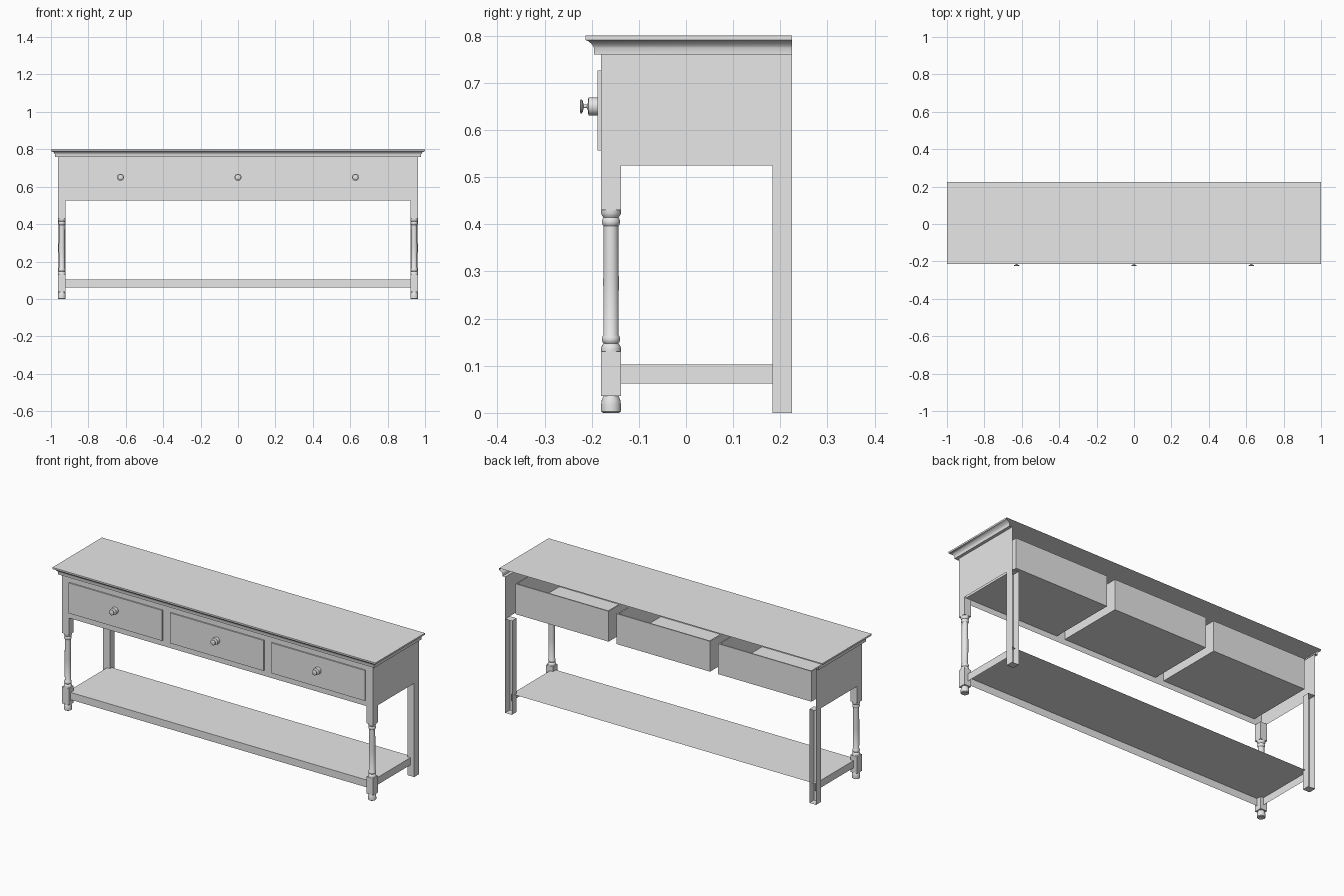
import bpy
import bmesh
import math
from mathutils import Matrix, Vector

cube = bpy.data.objects.get("Cube")
if cube:
    bpy.data.objects.remove(cube, do_unlink=True)

paint = bpy.data.materials.new("light_grey_paint")
paint.use_nodes = True
paint.diffuse_color = (0.8, 0.8, 0.8, 1)
paint.node_tree.nodes["Principled BSDF"].inputs["Base Color"].default_value = (0.8, 0.8, 0.8, 1)


def finish(bm, name, smooth=False):
    """Turn a bmesh into a painted object."""
    mesh = bpy.data.meshes.new(name)
    bm.normal_update()
    bm.to_mesh(mesh)
    bm.free()
    mesh.materials.append(paint)
    obj = bpy.data.objects.new(name, mesh)
    bpy.context.collection.objects.link(obj)
    if smooth:
        bpy.ops.object.select_all(action="DESELECT")
        obj.select_set(True)
        bpy.context.view_layer.objects.active = obj
        bpy.ops.object.shade_smooth_by_angle(angle=math.radians(35))
    return obj


def box_mesh(lo, hi, open_sides=()):
    """Box between two corners, leaving out the faces that point along open_sides."""
    lo, hi = Vector(lo), Vector(hi)
    bm = bmesh.new()
    bmesh.ops.create_cube(bm, size=1)
    for v in bm.verts:
        v.co = (lo + hi) / 2 + v.co * (hi - lo)
    bm.normal_update()
    gone = [f for f in bm.faces if any(f.normal.dot(Vector(d)) > 0.9 for d in open_sides)]
    bmesh.ops.delete(bm, geom=gone, context="FACES")
    return bm


def lathe(name, profile, place, steps=24):
    """Spin (radius, height) points about z, then move into place."""
    bm = bmesh.new()
    rings = []
    for r, h in profile:
        rings.append([bm.verts.new((r * math.cos(a), r * math.sin(a), h))
                      for a in (2 * math.pi * i / steps for i in range(steps))])
    for a, b in zip(rings, rings[1:]):
        for i in range(steps):
            j = (i + 1) % steps
            bm.faces.new((a[i], a[j], b[j], b[i]))
    bm.faces.new(rings[0][::-1])
    bm.faces.new(rings[-1])
    bm.transform(place)
    return finish(bm, name, True)


UP, DOWN, BACK = (0, 0, 1), (0, 0, -1), (0, 1, 0)
HALF, FRONT, REAR = 0.963, -0.18, 0.225
LEG = 0.042

# Apron: front and end panels, open at the back
finish(box_mesh((-HALF, FRONT, 0.525), (HALF, REAR, 0.76), (UP, DOWN, BACK)), "apron")

# Top with a moulded edge on the front and both ends
edge = [(0, 0.76), (0.015, 0.76), (0.015, 0.774), (0.017, 0.778),
        (0.021, 0.783), (0.027, 0.788), (0.0335, 0.791), (0.0335, 0.8)]
bm = bmesh.new()
rows = []
for out, z in edge:
    x, y = HALF + out * 1.104, FRONT - out
    rows.append([bm.verts.new(p) for p in ((-x, REAR, z), (-x, y, z), (x, y, z), (x, REAR, z))])
for a, b in zip(rows, rows[1:]):
    for i in range(3):
        bm.faces.new((a[i], a[i + 1], b[i + 1], b[i]))
bm.faces.new(rows[-1])
finish(bm, "table_top", True)

# Shelf: top sheet with a front rail and end rails
finish(box_mesh((-0.94, -0.165, 0.062), (0.94, 0.2, 0.103), (DOWN, BACK)), "lower_shelf")

# Legs: turned at the front, plain and open-backed at the rear
foot = [(0.017, 0), (0.021, 0.003), (0.021, 0.016), (0.02, 0.026), (0.016, 0.036)]
turning = [(0.021, 0.13), (0.021, 0.138), (0.019, 0.143), (0.015, 0.147), (0.018, 0.15),
           (0.0195, 0.156), (0.018, 0.162), (0.016, 0.165), (0.0165, 0.28), (0.0155, 0.396),
           (0.018, 0.399), (0.0195, 0.405), (0.018, 0.411), (0.016, 0.414),
           (0.019, 0.418), (0.021, 0.423), (0.021, 0.43)]
for side, word in ((-1, "right"), (1, "left")):
    x0, x1 = sorted((side * HALF, side * (HALF - LEG)))
    axis = Matrix.Translation(((x0 + x1) / 2, FRONT + LEG / 2, 0))
    lathe(f"{word}_front_foot", foot, axis)
    lathe(f"{word}_front_turned_leg", turning, axis)
    for part, z0, z1 in (("lower", 0.036, 0.13), ("upper", 0.43, 0.525)):
        finish(box_mesh((x0, FRONT, z0), (x1, FRONT + LEG, z1)), f"{word}_front_{part}_block")
    finish(box_mesh((x0, REAR - LEG, 0), (x1, REAR, 0.525), (BACK,)), f"{word}_back_leg")

# Drawers: hollow trays whose fronts stand proud of the apron, each with a knob
knob = [(0.019, 0), (0.019, 0.019), (0.008, 0.02), (0.004, 0.022), (0.004, 0.029),
        (0.012, 0.031), (0.015, 0.033), (0.015, 0.035), (0.012, 0.037)]
for cx, word in ((-0.628, "right"), (0, "middle"), (0.628, "left")):
    bm = box_mesh((cx - 0.289, -0.188, 0.556), (cx + 0.289, 0.2, 0.726))
    rim = max(bm.faces, key=lambda f: f.calc_center_median().z)
    bmesh.ops.inset_region(bm, faces=[rim], thickness=0.01)
    well = bmesh.ops.extrude_face_region(bm, geom=[rim])["geom"]
    bmesh.ops.translate(bm, vec=(0, 0, -0.16), verts=[v for v in well if isinstance(v, bmesh.types.BMVert)])
    if rim.is_valid:
        bmesh.ops.delete(bm, geom=[rim], context="FACES_ONLY")
    finish(bm, f"{word}_drawer")
    lathe(f"{word}_knob", knob,
          Matrix.Translation((cx, -0.188, 0.65)) @ Matrix.Rotation(math.radians(90), 4, "X"))
